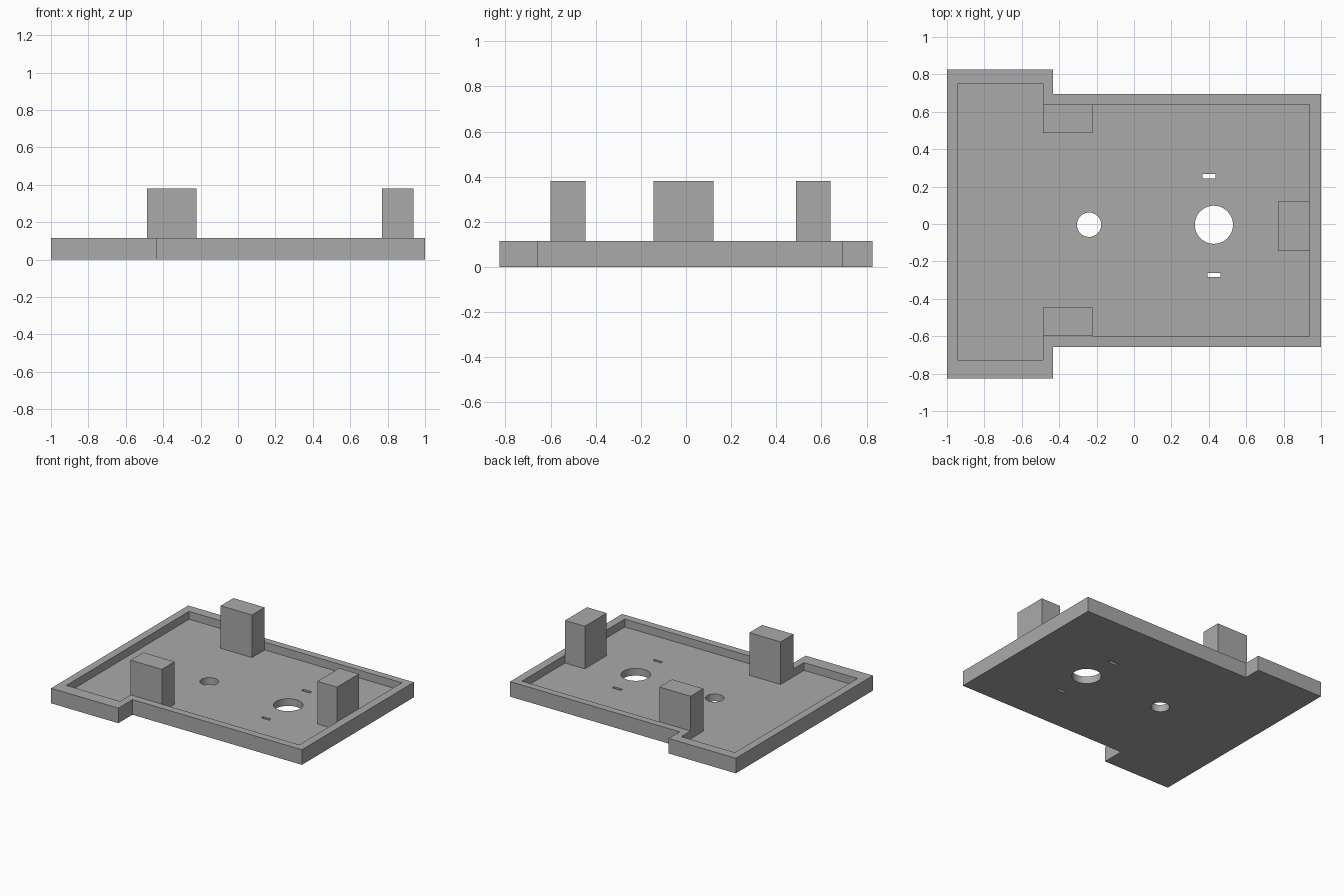
import bpy, bmesh, math

if "Cube" in bpy.data.objects:
    bpy.data.objects.remove(bpy.data.objects["Cube"])

grey = bpy.data.materials.new("plain grey")
grey.diffuse_color = (0.4, 0.4, 0.4, 1)
grey.use_nodes = True
grey.node_tree.nodes["Principled BSDF"].inputs["Base Color"].default_value = grey.diffuse_color

TOP, FLOOR, POST_TOP = 0.115, 0.055, 0.38


def prism(name, outline, z0, z1):
    """Extrude a flat outline from z0 to z1."""
    bm = bmesh.new()
    face = bm.faces.new([bm.verts.new((x, y, z0)) for x, y in outline])
    ext = bmesh.ops.extrude_face_region(bm, geom=[face])
    bmesh.ops.translate(bm, vec=(0, 0, z1 - z0),
                        verts=[g for g in ext["geom"] if isinstance(g, bmesh.types.BMVert)])
    bmesh.ops.recalc_face_normals(bm, faces=bm.faces[:])
    mesh = bpy.data.meshes.new(name)
    bm.to_mesh(mesh)
    bm.free()
    mesh.materials.append(grey)
    obj = bpy.data.objects.new(name, mesh)
    bpy.context.collection.objects.link(obj)
    return obj


def rect(x0, x1, y0, y1):
    return [(x0, y0), (x1, y0), (x1, y1), (x0, y1)]


def circle(cx, cy, r, n=48):
    return [(cx + r * math.cos(2 * math.pi * i / n),
             cy + r * math.sin(2 * math.pi * i / n)) for i in range(n)]


def stepped(x0, xs, x1, wide, narrow):
    """Wide head on the left, narrower body on the right."""
    return [(x0, wide[0]), (xs, wide[0]), (xs, narrow[0]), (x1, narrow[0]),
            (x1, narrow[1]), (xs, narrow[1]), (xs, wide[1]), (x0, wide[1])]


# Tray plate
tray = prism("tray", stepped(-1, -0.432, 1, (-0.827, 0.827), (-0.657, 0.694)), 0, TOP)

# Cutters: recessed floor, two round holes, two small slots
cutters = [
    prism("recess_cutter", stepped(-0.94, -0.487, 0.937, (-0.728, 0.752), (-0.6, 0.64)), FLOOR, 0.3),
    prism("small_hole_cutter", circle(-0.24, -0.004, 0.065), -0.1, 0.3),
    prism("large_hole_cutter", circle(0.427, -0.004, 0.102), -0.1, 0.3),
    prism("back_slot_cutter", rect(0.366, 0.436, 0.244, 0.267), -0.1, 0.3),
    prism("front_slot_cutter", rect(0.393, 0.462, -0.283, -0.261), -0.1, 0.3),
]
for cutter in cutters:
    mod = tray.modifiers.new(cutter.name, 'BOOLEAN')
    mod.operation = 'DIFFERENCE'
    mod.solver = 'EXACT'
    mod.object = cutter
    cutter.hide_render = True
    cutter.hide_set(True)

# Smooth round hole walls with sharp edges kept
bpy.context.view_layer.objects.active = tray
tray.select_set(True)
for mod in list(tray.modifiers):
    bpy.ops.object.modifier_apply(modifier=mod.name)
for cutter in cutters:
    bpy.data.objects.remove(cutter)
bpy.ops.object.shade_smooth_by_angle(angle=math.radians(30))

# Upright posts standing on the recessed floor
prism("back_post", rect(-0.487, -0.223, 0.487, 0.64), FLOOR, POST_TOP)
prism("front_post", rect(-0.487, -0.223, -0.6, -0.446), FLOOR, POST_TOP)
prism("right_post", rect(0.77, 0.937, -0.143, 0.121), FLOOR, POST_TOP)
